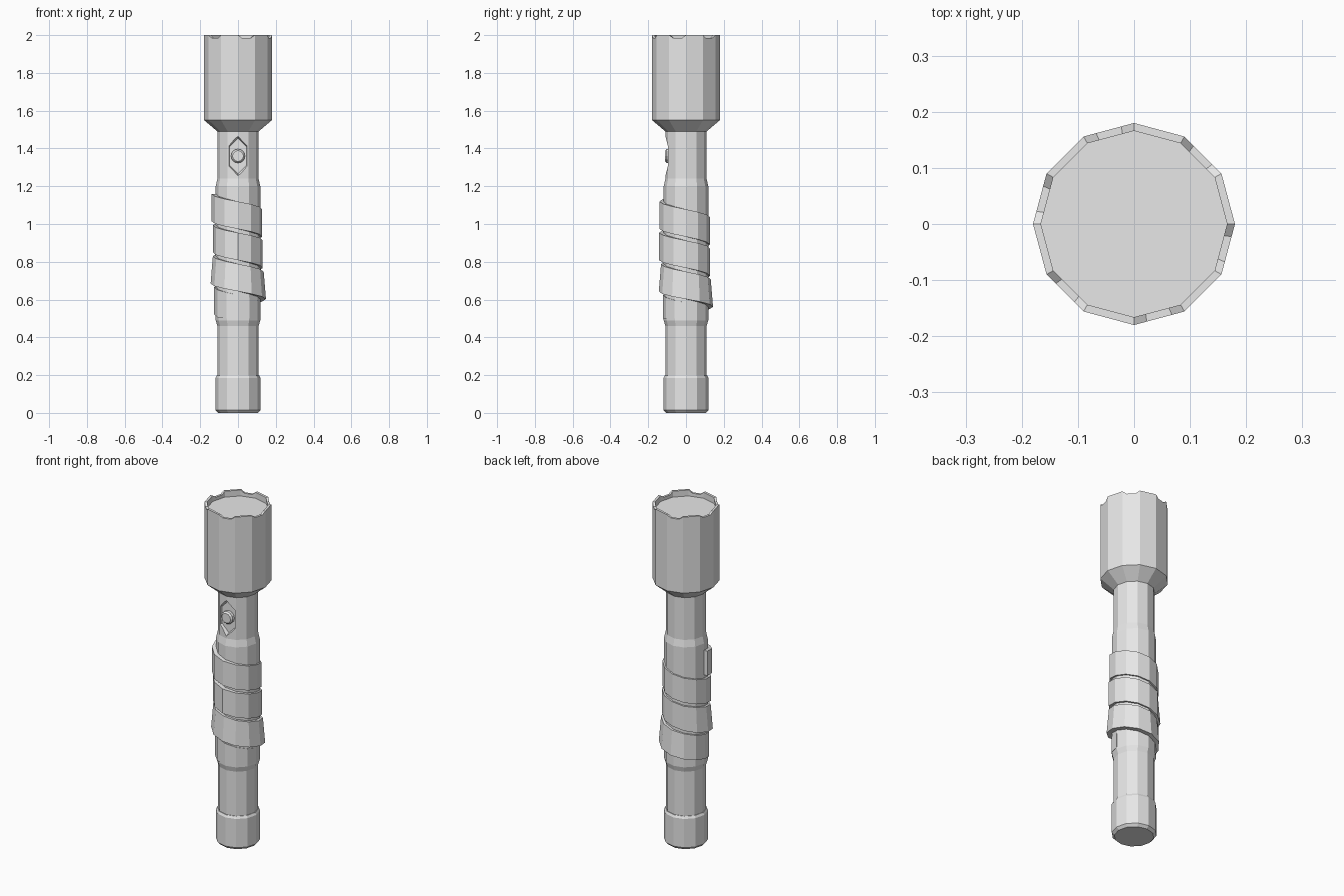
import bpy, bmesh, math
from mathutils import Vector

SIDES = 12

cube = bpy.data.objects.get("Cube")
if cube:
    bpy.data.objects.remove(cube, do_unlink=True)

grey = bpy.data.materials.new("light grey")
grey.use_nodes = True
grey.diffuse_color = (0.8, 0.8, 0.8, 1)
grey.node_tree.nodes["Principled BSDF"].inputs["Base Color"].default_value = (0.8, 0.8, 0.8, 1)


def corner(i, r):
    a = math.tau * i / SIDES
    return Vector((r * math.cos(a), r * math.sin(a), 0))


def loft(name, rings, closed=False):
    """Skin a list of equal rings of points and cap both ends."""
    bm = bmesh.new()
    loops = [[bm.verts.new(p) for p in ring] for ring in rings]
    for a, b in zip(loops, loops[1:]):
        n = len(a)
        for i in range(n):
            j = (i + 1) % n
            bm.faces.new((a[i], a[j], b[j], b[i]))
    bm.faces.new(loops[0])
    bm.faces.new(loops[-1])
    bmesh.ops.recalc_face_normals(bm, faces=bm.faces)
    mesh = bpy.data.meshes.new(name)
    bm.to_mesh(mesh)
    bm.free()
    mesh.materials.append(grey)
    obj = bpy.data.objects.new(name, mesh)
    bpy.context.collection.objects.link(obj)
    return obj


def turned(name, profile):
    return loft(name, [[corner(i, r) + Vector((0, 0, z)) for i in range(SIDES)]
                       for r, z in profile])


# Tail cap and barrel
turned("tail_cap", [(0.105, 0), (0.119, 0.015), (0.119, 0.185), (0.112, 0.198)])
barrel = turned("barrel", [(0.109, 0.15), (0.109, 0.46), (0.118, 0.49),
                           (0.118, 1.2), (0.109, 1.24), (0.109, 1.5)])

# Head: each side has three strips, and every second side has a rim notch
NOTCH = 0.016


def head_ring(r, z, notched=False):
    ring = []
    for i in range(SIDES):
        for f in (0, 0.25, 0.75):
            p = corner(i, r).lerp(corner(i + 1, r), f)
            p.z = z - (NOTCH if notched and i % 2 and f else 0)
            ring.append(p)
    return ring


loft("head", [head_ring(0.109, 1.49), head_ring(0.18, 1.55), head_ring(0.18, 2, True),
              head_ring(0.166, 2, True), head_ring(0.166, 1.965)])


# Hexagonal switch recess cut into the front of the barrel
def hexagon(w, mid, tip, y):
    return [Vector((x * w, y, 1.36 + z)) for x, z in
            ((0, tip), (1, mid), (1, -mid), (0, -tip), (-1, -mid), (-1, mid))]


cutter = loft("recess_cutter", [hexagon(0.062, 0.062, 0.115, -0.13),
                                hexagon(0.044, 0.05, 0.095, -0.085)])
cutter.hide_render = True
cut = barrel.modifiers.new("switch_recess", "BOOLEAN")
cut.operation = "DIFFERENCE"
cut.solver = "EXACT"
cut.object = cutter
bpy.context.view_layer.objects.active = barrel
bpy.ops.object.modifier_apply(modifier=cut.name)
bpy.data.objects.remove(cutter, do_unlink=True)

# Push button
loft("button", [[Vector((p.x, y, 1.36 + p.y)) for p in (corner(i, r) for i in range(SIDES))]
                for r, y in ((0.037, -0.08), (0.037, -0.102), (0.029, -0.111))])

# Tape wound down the grip: outer radius at each quarter turn
RADII = [0.14, 0.141, 0.127, 0.126, 0.132, 0.143, 0.131, 0.126,
         0.139, 0.138, 0.142, 0.137, 0.126, 0.122, 0.119]
PITCH, WIDTH = 0.165, 0.145
QUARTER = SIDES // 4
rings = []
for s in range(QUARTER * (len(RADII) - 1) + 1):
    q, f = divmod(s / QUARTER, 1)
    q = int(q)
    r = RADII[q] * (1 - f) + RADII[min(q + 1, len(RADII) - 1)] * f
    turns = s / SIDES
    top = 1.16 - PITCH * turns
    flare = 0.006 if 1.9 < turns < 2.9 else 0
    i = s + SIDES // 2
    low = max(top - WIDTH, 0.5)
    rings.append([corner(i, rad) + Vector((0, 0, z)) for rad, z in
                  ((0.112, top), (r - flare, top), (r + flare, low), (0.112, low))])
loft("grip_tape", rings)
